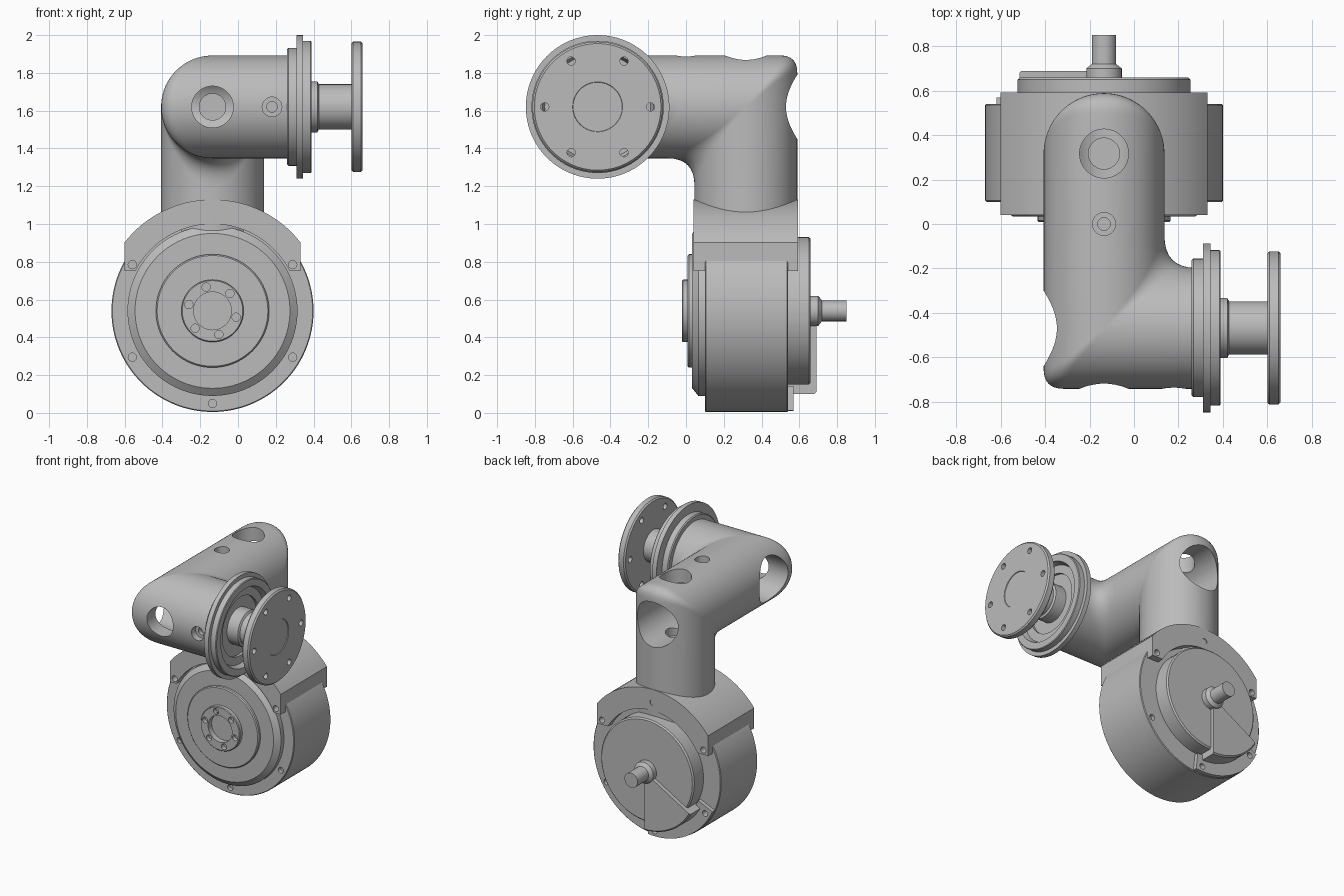
import bpy, bmesh
from math import sin, cos, pi, radians, acos, sqrt
from mathutils import Vector

cube = bpy.data.objects.get("Cube")
if cube:
    bpy.data.objects.remove(cube)

grey = bpy.data.materials.new("machined grey")
grey.use_nodes = True
grey.diffuse_color = (0.5, 0.5, 0.5, 1)
grey.node_tree.nodes["Principled BSDF"].inputs["Base Color"].default_value = (0.5, 0.5, 0.5, 1)

BASE = Vector((-0.135, 0, 0.54))        # axis of the drum, along y
ELBOW1 = Vector((-0.135, 0.317, 1.62))
ELBOW2 = Vector((-0.135, -0.47, 1.62))
R = 0.272                               # tube radius
AXES = {"x": lambda a, b, h: (h, a, b), "y": lambda a, b, h: (a, h, b), "z": lambda a, b, h: (a, b, h)}


def finish(name, bm):
    bmesh.ops.remove_doubles(bm, verts=bm.verts, dist=1e-5)
    bmesh.ops.recalc_face_normals(bm, faces=bm.faces)
    mesh = bpy.data.meshes.new(name)
    bm.to_mesh(mesh)
    bm.free()
    mesh.materials.append(grey)
    ob = bpy.data.objects.new(name, mesh)
    bpy.context.collection.objects.link(ob)
    return ob


def lathe(name, profile, centre, axis, start=0, sweep=360, seg=80):
    """Turn a (radius, height) profile round an axis, fully or as a capped sector."""
    bm = bmesh.new()
    full = sweep == 360
    rings = []
    for i in range(seg if full else seg + 1):
        t = radians(start + sweep * i / seg)
        rings.append([bm.verts.new(Vector(AXES[axis](r * cos(t), r * sin(t), h)) + centre) for r, h in profile])
    n = len(profile)
    for i in range(seg):
        p, q = rings[i], rings[(i + 1) % len(rings)]
        for j in range(n):
            k = (j + 1) % n
            if profile[j][0] or profile[k][0]:
                quad = [p[j], p[k], q[k], q[j]]
                if not profile[j][0]:
                    quad = [p[j], p[k], q[k]]
                elif not profile[k][0]:
                    quad = [p[j], p[k], q[j]]
                bm.faces.new(quad)
    if not full:
        bm.faces.new(rings[0])
        bm.faces.new(rings[-1])
    return finish(name, bm)


def rod(name, r, h0, h1, centre, axis, seg=48):
    return lathe(name, [(0, h0), (r, h0), (r, h1), (0, h1)], centre, axis, seg=seg)


def cut(ob, cutters):
    for c in cutters:
        m = ob.modifiers.new("cut", "BOOLEAN")
        m.operation, m.solver, m.object = "DIFFERENCE", "EXACT", c
        bpy.context.view_layer.objects.active = ob
        bpy.ops.object.modifier_apply(modifier=m.name)


def drop(cutters):
    for c in cutters:
        bpy.data.objects.remove(c)


def elbow(name, start, corner, end, seg=96):
    """Mitred tube with a soft inner and outer corner."""
    d1, d2 = (corner - start).normalized(), (end - corner).normalized()
    side = d1.cross(d2)
    bm = bmesh.new()
    rows = []
    for i in range(seg):
        t = 2 * pi * i / seg
        s, w = R * cos(t), side * (R * sin(t))
        f = 0.015 + (0.13 if s > 0 else 0.075) * abs(cos(t)) ** 3
        mid = corner + s * (d2 - d1) + w
        pts = [start + s * d2 + w]
        for k in range(9):
            u = k / 8
            pts.append(mid - d1 * f * (1 - u) ** 2 + d2 * f * u ** 2)
        pts.append(end - s * d1 + w)
        rows.append([bm.verts.new(p) for p in pts])
    for i in range(seg):
        p, q = rows[i], rows[(i + 1) % seg]
        for j in range(len(p) - 1):
            bm.faces.new([p[j], p[j + 1], q[j + 1], q[j]])
    for end_ring in (0, -1):
        bm.faces.new([row[end_ring] for row in rows])
    return finish(name, bm)


# Drum body with the taller shoulder block on top
drum = lathe("drum_body", [(0, 0.1), (0.53, 0.1), (0.535, 0.105), (0.535, 0.535), (0.53, 0.54), (0, 0.54)], BASE, "y", seg=128)
half = acos(0.465 / 0.59)
outline = [(0.59 * cos(a), 0.59 * sin(a)) for a in (half + (pi - 2 * half) * i / 32 for i in range(33))]
outline += [(-0.465, 0.21), (0.465, 0.21)]
bm = bmesh.new()
face = bm.faces.new([bm.verts.new(BASE + Vector((x, 0.04, z))) for x, z in outline])
new = bmesh.ops.extrude_face_region(bm, geom=[face])["geom"]
bmesh.ops.translate(bm, verts=[v for v in new if isinstance(v, bmesh.types.BMVert)], vec=(0, 0.553, 0))
block = finish("shoulder_block", bm)
recesses = [rod("front_recess", 0.46, -0.1, 0.1, BASE, "y", 96), rod("rear_recess", 0.43, 0.54, 0.8, BASE, "y", 96)]
cut(block, recesses)
drop(recesses)

# Rear cover, guard sector, its foot and the cable stub
lathe("rear_cover", [(0, 0.5), (0.39, 0.5), (0.39, 0.65), (0.38, 0.66), (0, 0.66)], BASE, "y")
lathe("guard_sector", [(0, 0.655), (0, 0.69), (0.43, 0.69), (0.44, 0.68), (0.44, 0.54), (0.385, 0.54), (0.385, 0.655)],
      BASE, "y", -150, 60, 24)
foot = lathe("guard_foot", [(0.4, 0.53), (0.4, 0.57), (0.53, 0.57), (0.53, 0.53)], BASE, "y", -156, 72, 24)
lathe("cable_stub", [(0, 0.65), (0.08, 0.65), (0.08, 0.7), (0.055, 0.72), (0.055, 0.85), (0, 0.85)], BASE, "y", seg=40)

# Bolt holes round the drum rim
bolts = []
for i in range(6):
    a = radians(30 + 60 * i)
    at = BASE + Vector((0.49 * cos(a), 0, 0.49 * sin(a)))
    bolts += [rod("bolt", 0.022, 0, 0.13, at, "y", 20), rod("bolt", 0.022, 0.51, 0.8, at, "y", 20)]
for ob in (drum, block, foot):
    cut(ob, bolts)
drop(bolts)

# Front cover, disc and drilled hub
lathe("front_cover", [(0, 0.12), (0.45, 0.12), (0.45, 0.065), (0.41, 0.033), (0, 0.033)], BASE, "y", seg=96)
lathe("front_disc", [(0, 0.05), (0.3, 0.05), (0.3, 0.016), (0.293, 0.009), (0.16, 0.009), (0.16, 0.025), (0, 0.025)], BASE, "y")
hub = lathe("front_hub", [(0, 0.04), (0.165, 0.04), (0.165, -0.017), (0.16, -0.022), (0.1, -0.022), (0.1, 0.02), (0, 0.02)], BASE, "y")
holes = [rod("hole", 0.022, -0.1, 0.01, BASE + Vector((0.13 * cos(a), 0, 0.13 * sin(a))), "y", 20)
         for a in (radians(45 + 60 * i) for i in range(6))]
cut(hub, holes)
drop(holes)

# Two hollowed elbows: wide port behind the bend, smaller access hole and a screw socket
MID = Vector((-0.135, -0.08, 1.62))
lower = elbow("lower_elbow", Vector((-0.135, 0.317, 0.8)), ELBOW1, MID)
upper = elbow("upper_elbow", MID, ELBOW2, Vector((0.28, -0.47, 1.62)))


def hollow(ob, corner, port_axis, port, hole_axis, hole, screw):
    def along(axis, c):                 # zero the centre on the drilling axis
        v = c.copy()
        v["xyz".index(axis)] = 0
        return v
    c = [rod("port", 0.17, *port, along(port_axis, corner), port_axis, 64),
         rod("access", 0.11, *hole[:2], along(hole_axis, corner), hole_axis, 48),
         rod("pocket", 0.07, *hole[2:], along(hole_axis, corner), hole_axis, 40),
         rod("socket", 0.052, *hole[:2], along(hole_axis, screw), hole_axis, 32)]
    cut(ob, c)
    drop(c)


hollow(lower, ELBOW1, "y", (0.13, 0.8), "z", (1.62, 2.0, 1.4, 1.6), Vector((-0.135, 0, 1.62)))
hollow(upper, ELBOW2, "x", (-0.6, 0.05), "y", (-0.9, -0.47, -0.45, -0.24), Vector((0.18, -0.47, 1.62)))
screw = [(0, 0), (0.054, 0), (0.054, 0.22), (0.028, 0.22), (0.028, 0.19), (0, 0.19)]
lathe("upper_screw", [(r, 1.62 + h) for r, h in screw], Vector((-0.135, 0, 0)), "z", seg=32)
lathe("front_screw", [(r, -0.47 - h) for r, h in screw], Vector((0.18, 0, 1.62)), "y", seg=32)

# Wrist collar with dished face, shaft and drilled tool plate
WRIST = Vector((0, -0.468, 1.62))
lathe("wrist_collar", [(0, 0.26), (0.305, 0.26), (0.312, 0.267), (0.312, 0.31), (0.38, 0.31), (0.38, 0.345), (0.35, 0.345),
                       (0.35, 0.385), (0.345, 0.39), (0.295, 0.39), (0.28, 0.35), (0.22, 0.35), (0.22, 0.33), (0, 0.33)],
      WRIST, "x", seg=96)
lathe("wrist_shaft", [(0, 0.32), (0.135, 0.32), (0.135, 0.42), (0.12, 0.428), (0.12, 0.61), (0, 0.61)], WRIST, "x")
plate = lathe("tool_plate", [(0, 0.6), (0.335, 0.6), (0.345, 0.61), (0.345, 0.65), (0.335, 0.66), (0.132, 0.66), (0.13, 0.655), (0, 0.655)],
              WRIST, "x", seg=96)
holes = [rod("hole", 0.022, 0.5, 0.8, WRIST + Vector((0, 0.28 * cos(a), 0.28 * sin(a))), "x", 20)
         for a in (i * pi / 3 for i in range(6))]
cut(plate, holes)
drop(holes)

# Smooth curved surfaces, keep machined edges crisp
bpy.ops.object.select_all(action="DESELECT")
for ob in bpy.context.collection.objects:
    if ob.type == "MESH":
        ob.select_set(True)
        bpy.context.view_layer.objects.active = ob
bpy.ops.object.shade_smooth_by_angle(angle=radians(30))
